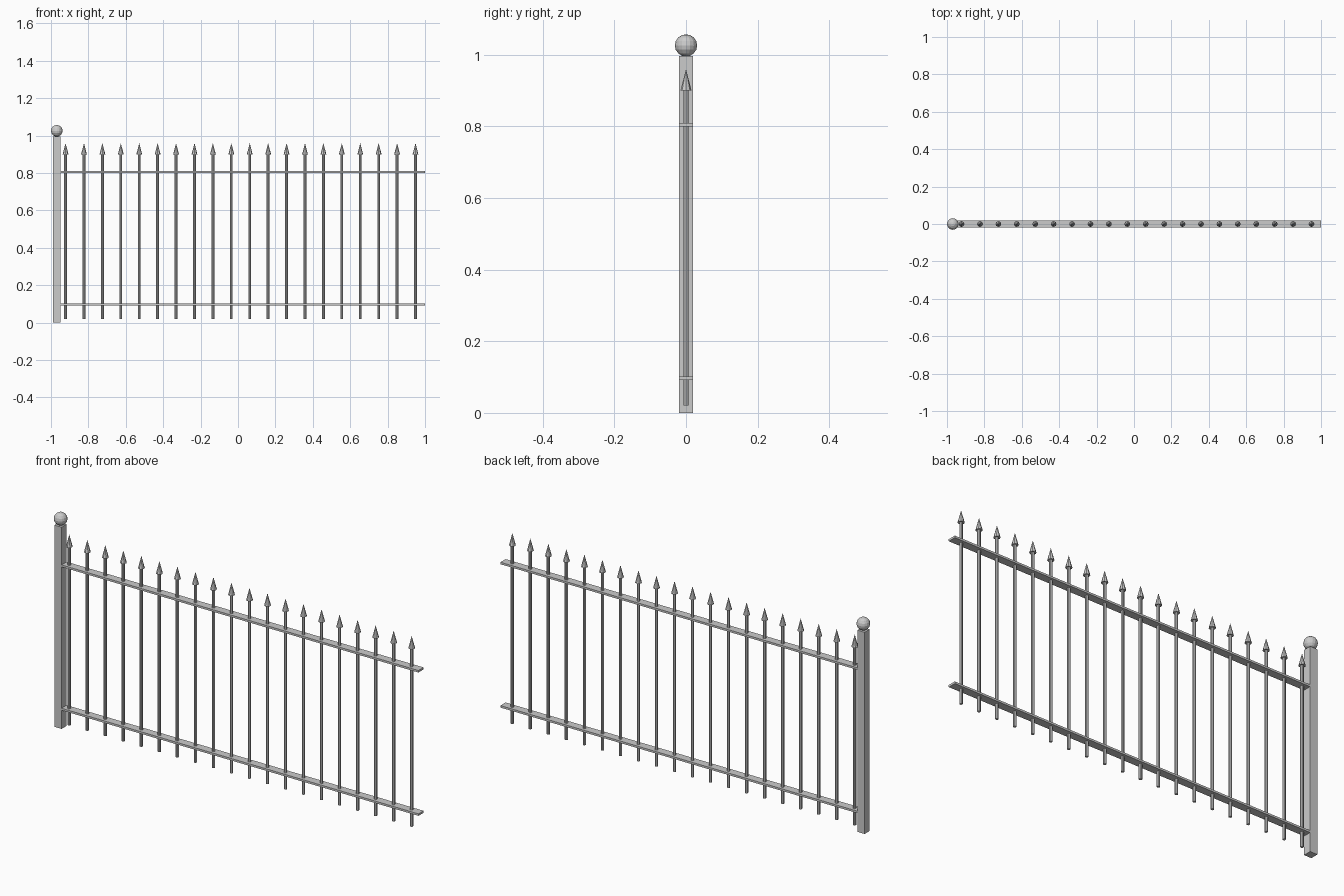
import bpy

if "Cube" in bpy.data.objects:
    bpy.data.objects.remove(bpy.data.objects["Cube"])

PICKETS, FIRST_X, LAST_X = 20, -0.922, 0.949


def box(name, x0, x1, y0, y1, z0, z1):
    bpy.ops.mesh.primitive_cube_add(size=1, location=((x0 + x1) / 2, (y0 + y1) / 2, (z0 + z1) / 2))
    ob = bpy.context.object
    ob.name = name
    ob.scale = (x1 - x0, y1 - y0, z1 - z0)
    bpy.ops.object.transform_apply(location=False, rotation=False, scale=True)
    return ob


def cone(name, x, r0, r1, z0, z1, sides):
    bpy.ops.mesh.primitive_cone_add(vertices=sides, radius1=r0, radius2=r1, depth=z1 - z0,
                                    location=(x, 0, (z0 + z1) / 2))
    bpy.context.object.name = name


# end post with ball finial
box("post", -0.99, -0.95, -0.02, 0.02, 0, 0.996)
bpy.ops.mesh.primitive_uv_sphere_add(segments=16, ring_count=8, radius=0.031, location=(-0.969, 0, 1.026))
bpy.context.object.name = "post_ball"

# flat horizontal rails
box("lower_rail", -0.95, 1.0, -0.02, 0.02, 0.092, 0.102)
box("upper_rail", -0.95, 1.0, -0.02, 0.02, 0.80, 0.81)

# round pickets with pointed spear tips
for i in range(PICKETS):
    x = FIRST_X + (LAST_X - FIRST_X) * i / (PICKETS - 1)
    cone(f"picket_{i + 1}", x, 0.0075, 0.0075, 0.02, 0.90, 8)
    cone(f"spear_tip_{i + 1}", x, 0.0155, 0, 0.90, 0.96, 8)
